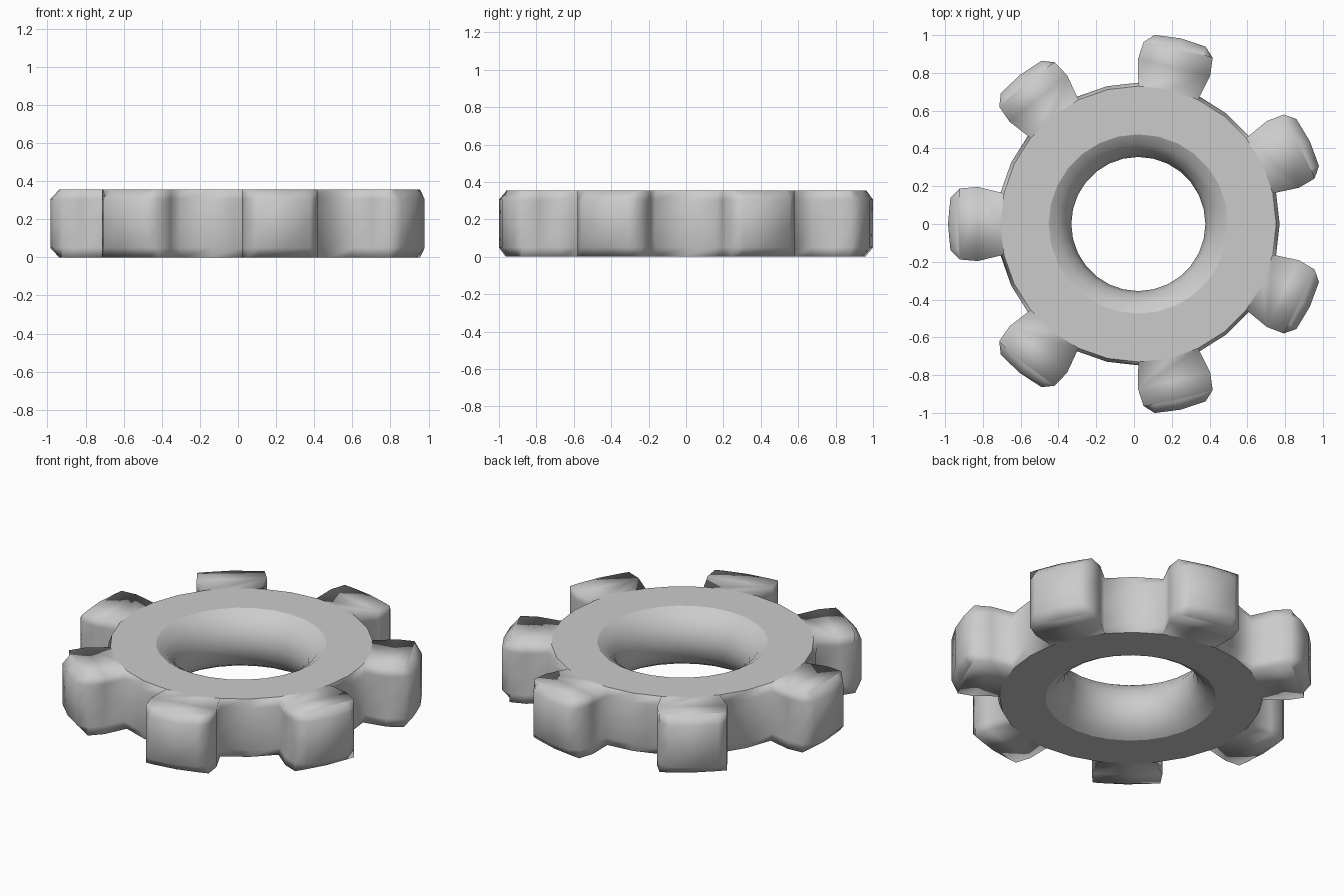
import bpy, bmesh
from math import sin, cos, pi, hypot, atan2

if "Cube" in bpy.data.objects:
    bpy.data.objects.remove(bpy.data.objects["Cube"])

TEETH, H, CX = 7, 0.355, 0.023
STEP = 2 * pi / TEETH / 4
R = 0.748          # ring outer radius
RIM = 0.73         # ring radius at the flat top and bottom

bm = bmesh.new()


def local(a, r, t, z):
    # point given by distance along and across the direction a
    return bm.verts.new((CX + r * cos(a) - t * sin(a), r * sin(a) + t * cos(a), z))


def bridge(lower, upper):
    n = len(lower)
    for i in range(n):
        j = (i + 1) % n
        bm.faces.new((lower[i], lower[j], upper[j], upper[i])).smooth = True


# half outline of one tooth, base to tip: (radial, tangential)
side = [(0.85, 0.196), (0.945, 0.188)]
tip_full = [(0.995, 0.138), (1.008, 0)]
tip_cap = [(0.952, 0.134), (0.962, 0)]


def outline(z, cap):
    rr = RIM if cap else R
    base = (rr * cos(STEP), rr * sin(STEP))
    half = [base] + side + (tip_cap if cap else tip_full)
    pts = [(r, -t) for r, t in half] + half[-2::-1]
    pts.append((rr * cos(2 * STEP), rr * sin(2 * STEP)))
    return [local(pi + k * 4 * STEP, r, t, z) for k in range(TEETH) for r, t in pts]


# outer wall of ring and teeth
levels = [(0, True), (0.05, False), (H / 2, False), (H - 0.05, False), (H, True)]
walls = [outline(z, cap) for z, cap in levels]
for a, b in zip(walls, walls[1:]):
    bridge(a, b)

# hole wall, narrowest at mid height
hole_profile = [(0.475, 0), (0.425, 0.03), (0.375, 0.095), (0.355, H / 2),
                (0.375, H - 0.095), (0.425, H - 0.03), (0.475, H)]
hole = [[local(pi + (i - 1) * STEP, r, 0, z) for i in range(4 * TEETH)]
        for r, z in hole_profile]
for a, b in zip(hole, hole[1:]):
    bridge(b, a)

# flat ring faces and tooth caps, bottom and top
for wall, inner, z in ((walls[0], hole[0], 0), (walls[-1], hole[-1], H)):
    rim = []
    for k in range(TEETH):
        p = wall[k * 10:k * 10 + 10]
        mid = local(pi + k * 4 * STEP, RIM, 0, z)
        rim += [p[0], mid, p[8], p[9]]
        for f in ((p[0], p[1], p[7], p[8], mid), (p[1], p[2], p[6], p[7]),
                  (p[2], p[3], p[4], p[5], p[6])):
            bm.faces.new(f).smooth = True
    n = len(rim)
    for i in range(n):
        j = (i + 1) % n
        bm.faces.new((inner[i], rim[i], rim[j], inner[j])).smooth = False

bmesh.ops.recalc_face_normals(bm, faces=bm.faces)
mesh = bpy.data.meshes.new("gear_wheel")
bm.to_mesh(mesh)
bm.free()
bpy.context.collection.objects.link(bpy.data.objects.new("gear_wheel", mesh))
